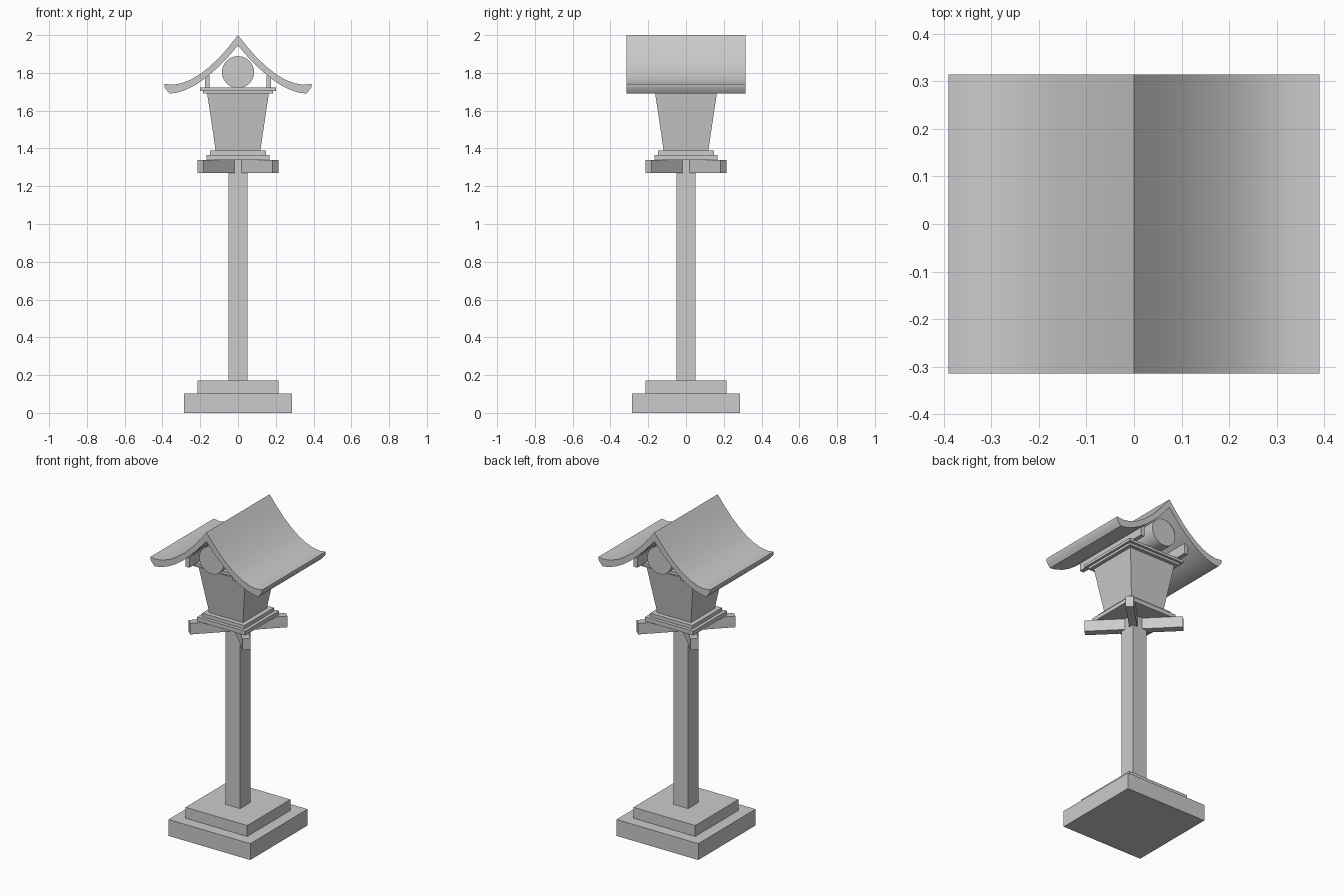
import bpy, bmesh, math
from mathutils import Matrix

if "Cube" in bpy.data.objects:
    bpy.data.objects.remove(bpy.data.objects["Cube"])


def finish(name, bm):
    bmesh.ops.recalc_face_normals(bm, faces=bm.faces)
    me = bpy.data.meshes.new(name)
    bm.to_mesh(me)
    bm.free()
    ob = bpy.data.objects.new(name, me)
    bpy.context.collection.objects.link(ob)
    bpy.ops.object.select_all(action='DESELECT')
    ob.select_set(True)
    bpy.context.view_layer.objects.active = ob
    bpy.ops.object.shade_smooth_by_angle(angle=math.radians(35))
    return ob


def box(name, hx, hy, z0, z1, x=0.0, rot=0.0, top=1.0):
    """Box from half sizes; top scales the upper face for a taper."""
    bm = bmesh.new()
    bmesh.ops.create_cube(bm, size=2)
    for v in bm.verts:
        s = top if v.co.z > 0 else 1.0
        v.co = (v.co.x * hx * s, v.co.y * hy * s, z1 if v.co.z > 0 else z0)
    bm.transform(Matrix.Translation((x, 0, 0)) @ Matrix.Rotation(rot, 4, 'Z'))
    return finish(name, bm)


# Stepped base and square post
box("base_slab", 0.285, 0.285, 0, 0.103)
box("base_step", 0.215, 0.215, 0.103, 0.172)
box("post", 0.051, 0.051, 0.172, 1.34)

# Diagonal crossed support arms
for i, a in enumerate((45, -45)):
    box(f"support_arm_{i + 1}", 0.282, 0.023, 1.27, 1.34, rot=math.radians(a))

# Lantern body with stepped plates below and above
box("lower_plate", 0.168, 0.168, 1.34, 1.366)
box("lower_step", 0.147, 0.147, 1.366, 1.388)
box("lantern_body", 0.118, 0.118, 1.388, 1.69, top=0.163 / 0.118)
box("upper_step", 0.185, 0.185, 1.69, 1.705)
box("upper_plate", 0.2, 0.2, 1.705, 1.722)

# Side rails carrying the roof
for side, x in (("left", -0.163), ("right", 0.163)):
    box(f"{side}_roof_rail", 0.013, 0.27, 1.72, 1.785, x=x)

# Round ridge log under the roof
bm = bmesh.new()
bmesh.ops.create_cone(bm, cap_ends=True, segments=32, radius1=0.085,
                      radius2=0.085, depth=0.53)
bm.transform(Matrix.Translation((0, 0, 1.804)) @ Matrix.Rotation(math.pi / 2, 4, 'X'))
finish("ridge_log", bm)

# Curved roof: mirrored profile extruded front to back
upper = [(0, 2.0), (0.05, 1.937), (0.10, 1.881), (0.15, 1.833), (0.20, 1.794),
         (0.25, 1.764), (0.30, 1.745), (0.345, 1.737), (0.39, 1.742)]
lower = [(0.388, 1.722), (0.362, 1.69), (0.32, 1.696), (0.27, 1.713),
         (0.22, 1.739), (0.17, 1.774), (0.12, 1.817), (0.06, 1.875), (0, 1.945)]
half = upper + lower
profile = half + [(-x, z) for x, z in reversed(half[1:-1])]
bm = bmesh.new()
face = bm.faces.new([bm.verts.new((x, -0.315, z)) for x, z in profile])
ext = bmesh.ops.extrude_face_region(bm, geom=[face])
bmesh.ops.translate(bm, vec=(0, 0.63, 0),
                    verts=[g for g in ext["geom"] if isinstance(g, bmesh.types.BMVert)])
finish("roof", bm)
